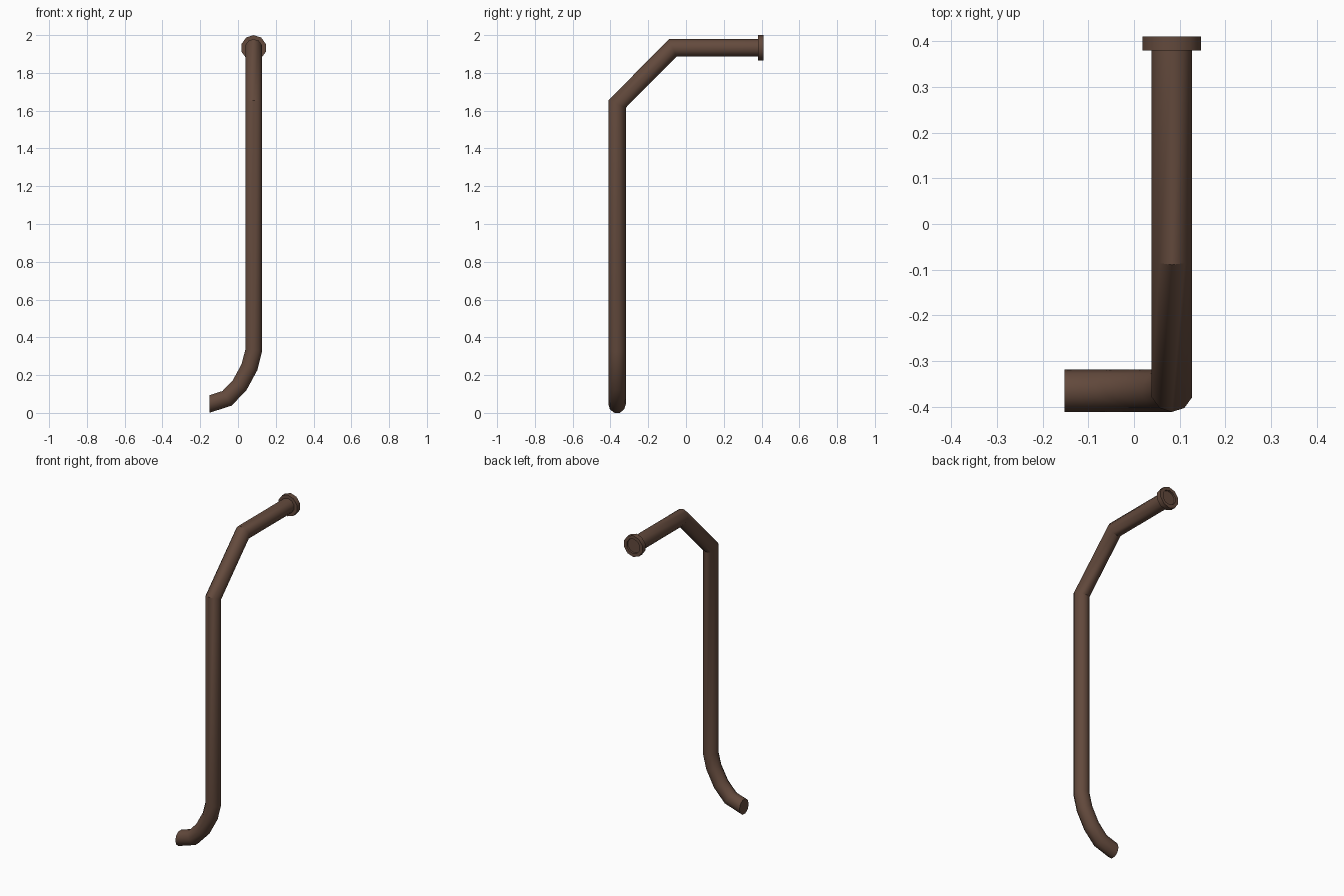
import bpy, bmesh, math
from mathutils import Vector

if "Cube" in bpy.data.objects:
    bpy.data.objects.remove(bpy.data.objects["Cube"])

SIDES, R = 10, 0.0465
CX, CY, TOP = 0.083, -0.365, 1.9325

brown = bpy.data.materials.new("rusty brown")
brown.diffuse_color = (0.125, 0.068, 0.046, 1)
brown.use_nodes = True
brown.node_tree.nodes["Principled BSDF"].inputs["Base Color"].default_value = brown.diffuse_color


def finish(bm, name):
    bmesh.ops.recalc_face_normals(bm, faces=bm.faces)
    me = bpy.data.meshes.new(name)
    bm.to_mesh(me)
    bm.free()
    me.materials.append(brown)
    ob = bpy.data.objects.new(name, me)
    bpy.context.collection.objects.link(ob)
    bpy.ops.object.select_all(action='DESELECT')
    ob.select_set(True)
    bpy.context.view_layer.objects.active = ob
    bpy.ops.object.shade_smooth_by_angle(angle=math.radians(40))
    return ob


def bridge(bm, a, b):
    n = len(a)
    for i in range(n):
        bm.faces.new((a[i], a[(i + 1) % n], b[(i + 1) % n], b[i]))


# Pipe path, from the outlet at the foot to the flange end
path = [Vector(p) for p in (
    (-0.152, CY, 0.047), (-0.058, CY, 0.077), (0.009, CY, 0.147),
    (0.061, CY, 0.243), (CX, CY, 0.33), (CX, CY, 1.635),
    (CX, -0.07, TOP), (CX, 0.40, TOP))]
dirs = [(b - a).normalized() for a, b in zip(path, path[1:])]
# Mitre plane at each joint; both ends are cut square to the axes
planes = [Vector((1, 0, 0))]
planes += [(a + b).normalized() for a, b in zip(dirs, dirs[1:])]
planes.append(Vector((0, 1, 0)))


def slide(points, direction, k):
    """Move a ring along a segment onto mitre plane k."""
    n = planes[k]
    return [p + direction * ((path[k] - p).dot(n) / direction.dot(n)) for p in points]


# Start with a round section on the straight upright, then project both ways
START = 4
base = []
for i in range(SIDES):
    a = -math.pi / 2 + i * 2 * math.pi / SIDES
    base.append(Vector((CX + R * math.cos(a), CY + R * math.sin(a), 1)))
rings = {START: slide(base, dirs[START], START)}
for k in range(START + 1, len(path)):
    rings[k] = slide(rings[k - 1], dirs[k - 1], k)
for k in range(START - 1, -1, -1):
    rings[k] = slide(rings[k + 1], dirs[k], k)

bm = bmesh.new()
loops = [[bm.verts.new(p) for p in rings[k]] for k in range(len(path))]
for a, b in zip(loops, loops[1:]):
    bridge(bm, a, b)
bm.faces.new(loops[0])
bm.faces.new(loops[-1])
finish(bm, "drain_pipe")

# Flange collar around the upper end: closed ring profile (y, radius)
profile = [(0.38, R * 0.95), (0.38, 0.0675), (0.411, 0.0675), (0.411, R)]
bm = bmesh.new()
loops = []
for y, r in profile:
    ring = []
    for i in range(SIDES):
        a = math.pi / 2 + i * 2 * math.pi / SIDES
        ring.append(bm.verts.new((CX + r * math.cos(a), y, TOP + r * math.sin(a))))
    loops.append(ring)
for a, b in zip(loops, loops[1:] + loops[:1]):
    bridge(bm, a, b)
finish(bm, "end_flange")
